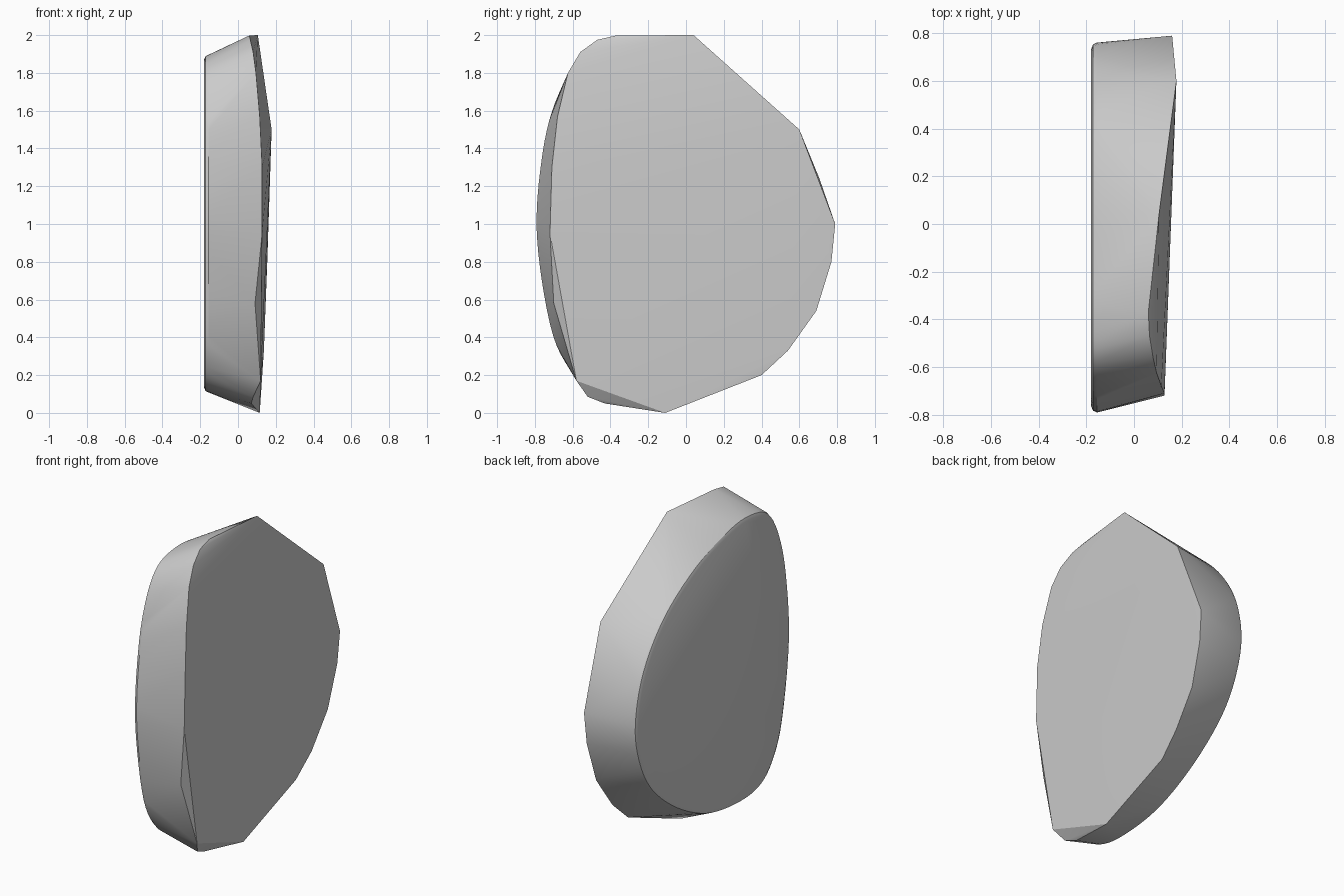
import bpy
import bmesh
import math
from mathutils import Vector

cube = bpy.data.objects.get("Cube")
if cube:
    bpy.data.objects.remove(cube)


def smooth_loop(points, steps=5):
    """Closed Catmull-Rom curve through the points."""
    pts = [Vector(p) for p in points]
    n = len(pts)
    out = []
    for i in range(n):
        a, b, c, d = (pts[(i + k) % n] for k in (-1, 0, 1, 2))
        for s in range(steps):
            t = s / steps
            out.append(0.5 * (2 * b + (c - a) * t + (2 * a - 5 * b + 4 * c - d) * t ** 2
                              + (3 * b - a - 3 * c + d) * t ** 3))
    return out


# Smooth outline of the flat side (y, z)
flat_outline = [
    (-0.79, 0.95), (-0.76, 1.37), (-0.69, 1.65), (-0.58, 1.83), (-0.42, 1.89),
    (-0.2, 1.88), (0.15, 1.77), (0.47, 1.57), (0.68, 1.3), (0.76, 1.0),
    (0.72, 0.75), (0.59, 0.52), (0.34, 0.31), (0.04, 0.16), (-0.25, 0.11),
    (-0.48, 0.13), (-0.62, 0.24), (-0.72, 0.47),
]

# Corners of the faceted side (x, y, z)
facet_corners = [
    (0.105, 0.04, 2.0), (0.178, 0.6, 1.5), (0.16, 0.79, 1.0), (0.155, 0.77, 0.8),
    (0.145, 0.69, 0.54), (0.137, 0.54, 0.33), (0.125, 0.4, 0.2), (0.115, -0.11, 0.0),
    (0.07, -0.43, 0.05), (0.08, -0.52, 0.085), (0.12, -0.58, 0.17), (0.09, -0.7, 0.58),
    (0.128, -0.72, 0.95), (0.128, -0.71, 1.3), (0.115, -0.68, 1.57), (0.095, -0.625, 1.8),
    (0.08, -0.56, 1.91), (0.065, -0.47, 1.975), (0.06, -0.37, 1.998),
]

# Stone slab: hull over the rounded flat rim and the faceted side
centre = Vector((-0.03, 1.0))
bm = bmesh.new()
for p in smooth_loop(flat_outline):
    inward = (centre - p).normalized()
    for x, inset in ((-0.155, 0.0), (-0.172, 0.008), (-0.18, 0.028)):
        q = p + inward * inset
        bm.verts.new((x, q.x, q.y))
for c in facet_corners:
    bm.verts.new(c)
hull = bmesh.ops.convex_hull(bm, input=bm.verts[:])
loose = {v for v in hull["geom_interior"] + hull["geom_unused"]
         if isinstance(v, bmesh.types.BMVert)}
bmesh.ops.delete(bm, geom=list(loose), context='VERTS')
bmesh.ops.dissolve_limit(bm, angle_limit=math.radians(0.5), verts=bm.verts[:], edges=bm.edges[:])
bmesh.ops.recalc_face_normals(bm, faces=bm.faces[:])

mesh = bpy.data.meshes.new("stone_slab")
bm.to_mesh(mesh)
bm.free()
slab = bpy.data.objects.new("stone_slab", mesh)
bpy.context.collection.objects.link(slab)

# Plain grey stone
grey = (0.6, 0.6, 0.6, 1.0)
stone = bpy.data.materials.new("stone_grey")
stone.use_nodes = True
stone.diffuse_color = grey
for node in stone.node_tree.nodes:
    if node.type == 'BSDF_PRINCIPLED':
        node.inputs["Base Color"].default_value = grey
mesh.materials.append(stone)

bpy.ops.object.select_all(action='DESELECT')
slab.select_set(True)
bpy.context.view_layer.objects.active = slab
bpy.ops.object.shade_smooth_by_angle(angle=math.radians(30))
